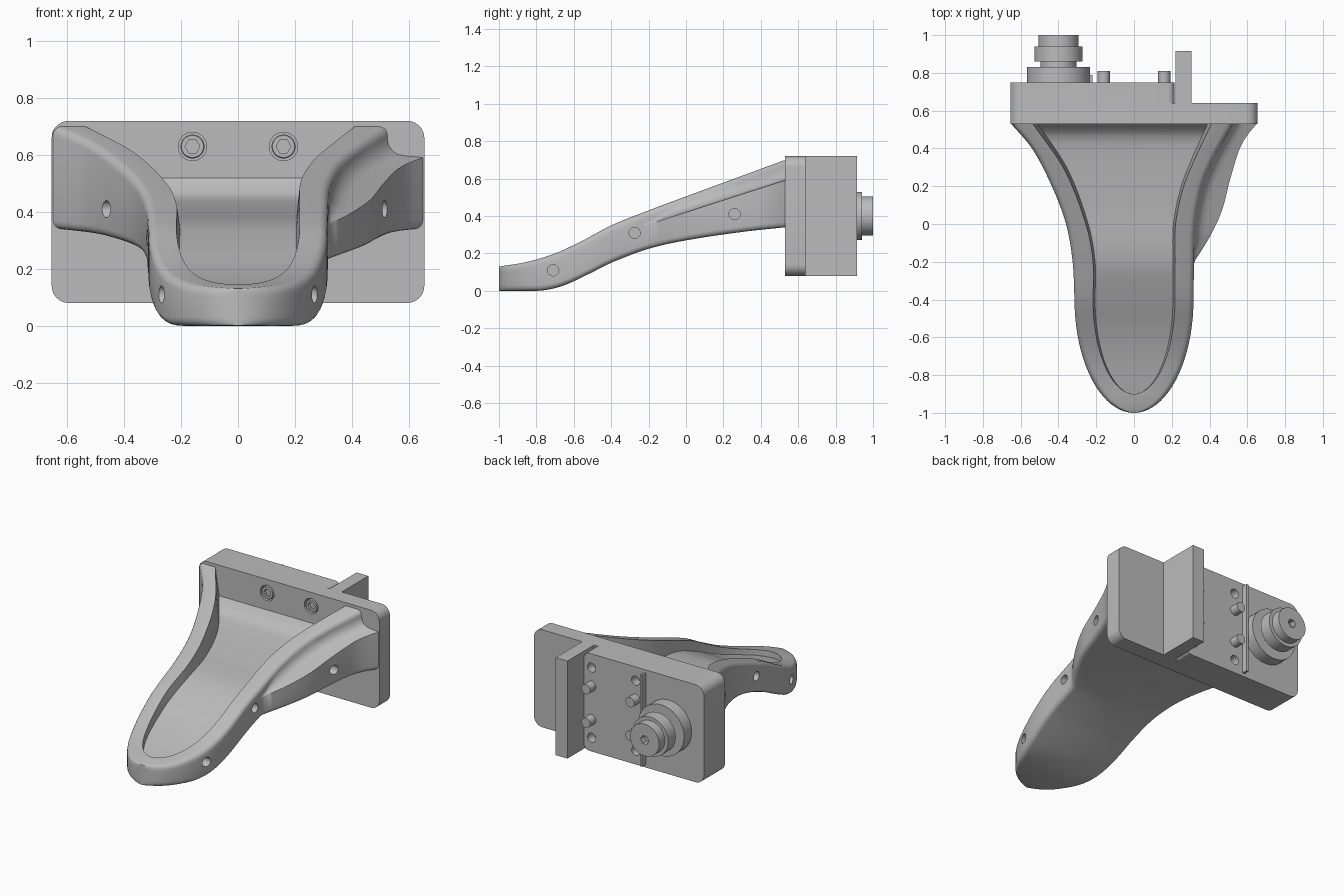
import bpy, bmesh, math
from mathutils import Matrix

if "Cube" in bpy.data.objects:
    bpy.data.objects.remove(bpy.data.objects["Cube"], do_unlink=True)

grey = bpy.data.materials.new("plain_grey")
grey.use_nodes = True
grey.diffuse_color = (0.5, 0.5, 0.5, 1)
grey.node_tree.nodes["Principled BSDF"].inputs["Base Color"].default_value = (0.5, 0.5, 0.5, 1)


def finish(name, bm):
    bmesh.ops.recalc_face_normals(bm, faces=bm.faces)
    me = bpy.data.meshes.new(name)
    bm.to_mesh(me)
    bm.free()
    me.materials.append(grey)
    ob = bpy.data.objects.new(name, me)
    bpy.context.collection.objects.link(ob)
    return ob


def activate(ob):
    bpy.ops.object.select_all(action='DESELECT')
    ob.select_set(True)
    bpy.context.view_layer.objects.active = ob


def smooth(ob):
    activate(ob)
    bpy.ops.object.shade_smooth_by_angle(angle=math.radians(30))


def cut(ob, cutters):
    for c in cutters:
        activate(ob)
        m = ob.modifiers.new("cut", 'BOOLEAN')
        m.operation, m.solver, m.object = 'DIFFERENCE', 'EXACT', c
        bpy.ops.object.modifier_apply(modifier=m.name)
        bpy.data.objects.remove(c, do_unlink=True)


def loft(name, rings):
    bm = bmesh.new()
    rows = [[bm.verts.new(p) for p in ring] for ring in rings]
    n = len(rows[0])
    for a, b in zip(rows, rows[1:]):
        for i in range(n):
            j = (i + 1) % n
            bm.faces.new((a[i], a[j], b[j], b[i]))
    bm.faces.new(rows[0])
    bm.faces.new(rows[-1])
    return finish(name, bm)


def slab(name, x0, x1, z0, z1, y0, y1, r_low, r_high):
    """Box along y with rounded corners at its low-x and high-x ends."""
    pts = []
    for cx, cz, r, start in ((x1 - r_high, z1 - r_high, r_high, 0), (x0 + r_low, z1 - r_low, r_low, 90),
                             (x0 + r_low, z0 + r_low, r_low, 180), (x1 - r_high, z0 + r_high, r_high, 270)):
        for k in range(9 if r else 1):
            a = math.radians(start + k * 90 / 8)
            pts.append((cx + r * math.cos(a), cz + r * math.sin(a)))
    return loft(name, [[(x, y, z) for x, z in pts] for y in (y0, y1)])


def lathe(name, x, z, steps, sides=32):
    """Turned part along y: steps are (y, radius)."""
    ang = [2 * math.pi * k / sides for k in range(sides)]
    return loft(name, [[(x + r * math.cos(a), y, z + r * math.sin(a)) for a in ang] for y, r in steps])


def curve(*keys):
    """Smooth function through (y, value) keys."""
    def slope(i):
        a, b = keys[max(i - 1, 0)], keys[min(i + 1, len(keys) - 1)]
        return (b[1] - a[1]) / (b[0] - a[0])

    def f(y):
        if y >= keys[-1][0]:
            return keys[-1][1] + slope(len(keys) - 1) * (y - keys[-1][0])
        i = max([k for k in range(len(keys) - 1) if keys[k][0] <= y], default=0)
        (ya, va), (yb, vb) = keys[i], keys[i + 1]
        h = yb - ya
        t = max(0, (y - ya) / h)
        return ((2*t**3 - 3*t*t + 1) * va + (t**3 - 2*t*t + t) * h * slope(i)
                + (3*t*t - 2*t**3) * vb + (t**3 - t*t) * h * slope(i + 1))
    return f


def nose(width, length, rear):
    """Half width: elliptical toe, then the rear curve."""
    def f(y):
        if y > -0.4:
            return rear(y)
        return max(0.006, width * math.sqrt(max(0, 1 - ((y + 0.4) / length) ** 2)))
    return f


# Tray profiles along its length
top = curve((-1, .13), (-.85, .155), (-.7, .2), (-.55, .27), (-.4, .35), (-.2, .43), (0, .505), (.53, .7))
under = curve((-1, 0), (-.88, 0), (-.76, .003), (-.65, .03), (-.5, .1), (-.4, .15), (-.2, .225), (0, .27),
              (.3, .315), (.53, .34))
floor = curve((-.9, .105), (-.7, .16), (-.55, .215), (-.4, .285), (-.2, .36), (.1, .395), (.42, .44),
              (.49, .47), (.53, .52))
right_out = nose(.315, .6, curve((-.4, .315), (-.2, .325), (0, .36), (.2, .435), (.4, .54), (.53, .65)))
left_rim = nose(.315, .6, curve((-.4, .315), (-.2, .318), (0, .325), (.19, .36), (.34, .42), (.53, .525)))
flank = curve((-.2, .318), (-.07, .4), (.07, .465), (.24, .51), (.4, .56), (.47, .6), (.53, .65))
right_in = nose(.217, .5, curve((-.4, .217), (-.2, .217), (0, .255), (.29, .37), (.53, .535)))
left_in = nose(.217, .5, curve((-.4, .217), (-.2, .217), (0, .22), (.19, .26), (.34, .32), (.53, .41)))


def arc(cx, cz, rx, rz, a0, a1, n=5):
    return [(cx + rx * math.cos(math.radians(a0 + (a1 - a0) * k / (n - 1))),
             cz + rz * math.sin(math.radians(a0 + (a1 - a0) * k / (n - 1)))) for k in range(n)]


def body_ring(y):
    zt, zb, wl, wr = top(y), under(y), right_out(y), left_rim(y)
    wf = max(wr, flank(y)) if y > -.2 else wr
    ledge = zt - .07 - max(0, y + .2) * .045
    r, rl = min(.03, wl * .5), min(.03, wr * .5)
    f = min(.06, .7 * (wf - wr))
    fz = max(f, .015)
    pts = arc(-wl + r, zb + .03, r, .03, 270, 180) + arc(-wl + r, zt - .03, r, .03, 180, 90)
    pts += arc(wr - rl, zt - .03, rl, .03, 90, 0)
    pts += arc(wr + f, ledge + fz, f, fz, 180, 270) + [(wf, ledge - .006)]
    pts += arc(wf - rl, zb + .03, rl, .03, 0, -90)
    return [(x, y, z) for x, z in pts]


def pocket_ring(y):
    zf, zt, a, b = floor(y), top(y), right_in(y), left_in(y)
    return [(x, y, z) for x, z in ((-a * .95, zf), (-a, zt), (-a, zt + .3), (b, zt + .3), (b, zt), (b * .95, zf))]


def stations(tip, length, end, n):
    toe = [-.4 - length * math.cos(math.pi / 2 * k / 20) for k in range(20)]
    return toe + [-.4 + (end + .4) * k / n for k in range(n + 1)]


tray = loft("tray", [body_ring(y) for y in stations(-1, .6, .535, 44)])
holes = [loft("pocket_cutter", [pocket_ring(y) for y in stations(-.9, .5, .56, 40)])]

# Side holes drilled across the tray walls
for y, z in ((-.71, .11), (-.275, .31), (.26, .41)):
    for side, width in ((-1, right_out), (1, flank if y > -.2 else left_rim)):
        drill = lathe("drill", 0, 0, [(-.055, .03), (.055, .03)], 24)
        drill.data.transform(Matrix.Translation((side * width(y), y, z)) @ Matrix.Rotation(math.pi / 2, 4, 'Z'))
        holes.append(drill)
cut(tray, holes)
smooth(tray)

# Mounting plate, thick block and divider behind the tray
plate = slab("mounting_plate", -.655, .655, .08, .72, .53, .64, .06, .06)
cut(plate, [lathe("counterbore", x, .63, [(.5, .05), (.56, .05)]) for x in (-.16, .16)])
smooth(plate)
block = slab("back_block", -.655, .215, .08, .72, .64, .75, .06, .035)
cut(block, [lathe("bolt_hole", x, z, [(.69, .03), (.8, .03)], 24) for x in (-.16, .16) for z in (.17, .63)])
smooth(block)
slab("divider", .22, .305, .08, .72, .64, .915, 0, 0)

# Front screws with hex sockets, and back locating pins
for x in (-.16, .16):
    screw = lathe("front_screw", x, .63, [(.56, .042), (.537, .042), (.532, .039)])
    cut(screw, [lathe("hex_cutter", x, .63, [(.5, .026), (.55, .026)], 6)])
    smooth(screw)
    for z in (.29, .51):
        smooth(lathe("locating_pin", x, z, [(.74, .032), (.81, .032)], 24))

# Stepped knob with a hex socket, beside a thin guard strip
knob = lathe("stepped_knob", -.4, .4, [(.74, .167), (.83, .167), (.83, .095), (.86, .095), (.86, .128),
                                       (.94, .128), (.94, .105), (1, .105)], 48)
cut(knob, [lathe("hex_cutter", -.4, .4, [(.96, .03), (1.05, .03)], 6)])
smooth(knob)
slab("guard_strip", -.235, -.22, .1, .7, .75, .79, 0, 0)
